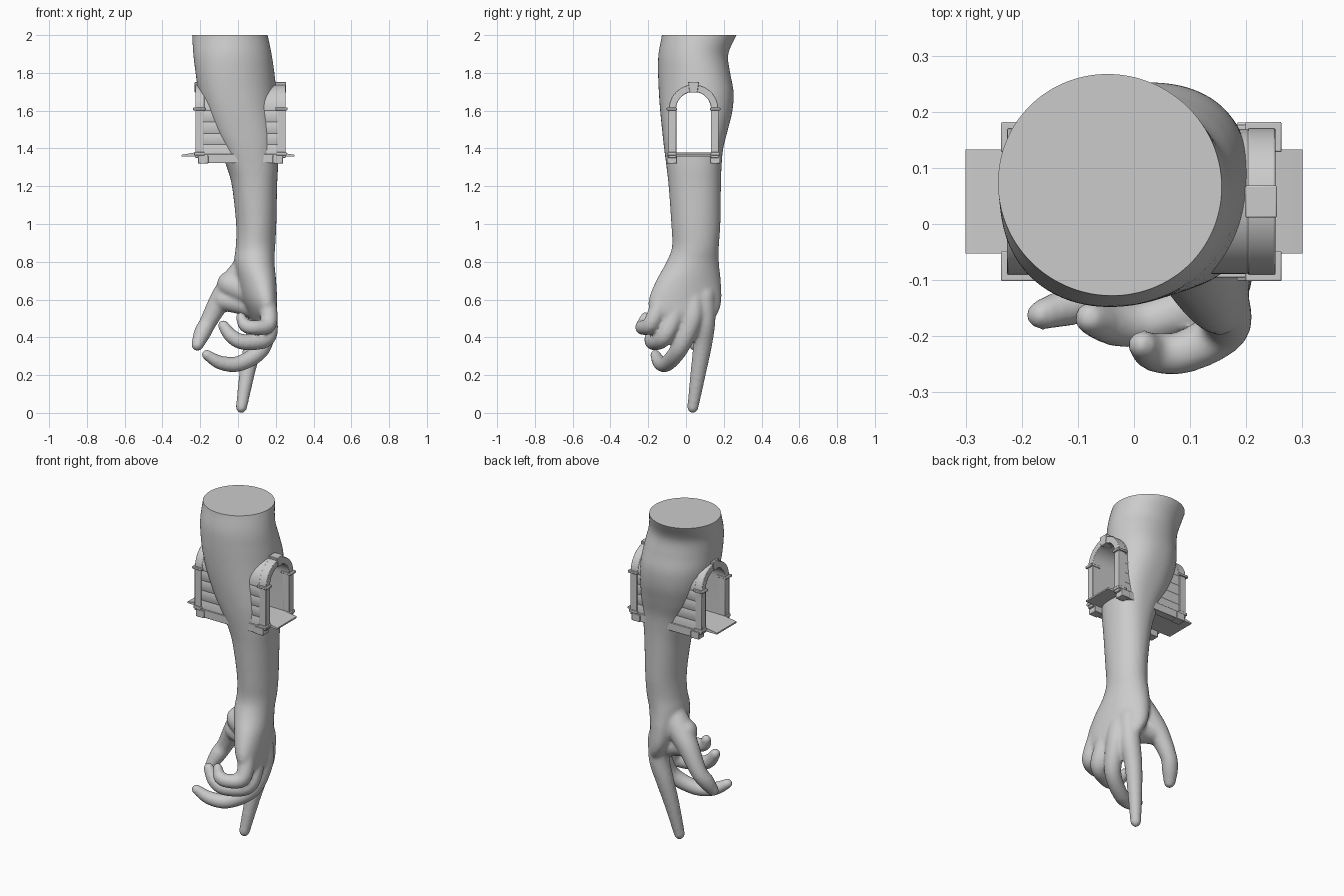
import bpy, bmesh, math
from mathutils import Vector

if "Cube" in bpy.data.objects:
    bpy.data.objects.remove(bpy.data.objects["Cube"])

TAU = math.tau


def make_object(name, bm):
    bmesh.ops.recalc_face_normals(bm, faces=bm.faces[:])
    me = bpy.data.meshes.new(name)
    bm.to_mesh(me)
    bm.free()
    ob = bpy.data.objects.new(name, me)
    bpy.context.collection.objects.link(ob)
    return ob


def shade(ob, angle=35):
    bpy.ops.object.select_all(action='DESELECT')
    ob.select_set(True)
    bpy.context.view_layer.objects.active = ob
    bpy.ops.object.shade_smooth_by_angle(angle=math.radians(angle))


def spline(keys, n):
    """Catmull-Rom interpolation through tuples of any length."""
    p = [keys[0]] + list(keys) + [keys[-1]]
    out = []
    for i in range(1, len(p) - 2):
        for k in range(n):
            t = k / n
            out.append([0.5 * (2 * b + (c - a) * t + (2 * a - 5 * b + 4 * c - d) * t * t
                               + (3 * b - a - 3 * c + d) * t ** 3)
                        for a, b, c, d in zip(p[i - 1], p[i], p[i + 1], p[i + 2])])
    return out + [list(keys[-1])]


def loft(bm, rings):
    loops = [[bm.verts.new(co) for co in r] for r in rings]
    n = len(loops[0])
    for a, b in zip(loops, loops[1:]):
        for i in range(n):
            bm.faces.new((a[i], a[(i + 1) % n], b[(i + 1) % n], b[i]))
    bm.faces.new(loops[0])
    bm.faces.new(loops[-1])


def tube(bm, keys, n=24):
    """Round-ended tube through keys (x, y, z, radius)."""
    s = spline(keys, 8)
    pts = [Vector(k[:3]) for k in s]
    rad = [k[3] for k in s]
    d0, d1 = (pts[1] - pts[0]).normalized(), (pts[-1] - pts[-2]).normalized()
    caps = [math.radians(a) for a in (25, 50, 70, 85)]
    stations = [(pts[0] - d0 * rad[0] * math.sin(a), rad[0] * math.cos(a), d0) for a in caps[::-1]]
    for i, p in enumerate(pts):
        d = (pts[min(i + 1, len(pts) - 1)] - pts[max(i - 1, 0)]).normalized()
        stations.append((p, rad[i], d))
    stations += [(pts[-1] + d1 * rad[-1] * math.sin(a), rad[-1] * math.cos(a), d1) for a in caps]
    u = d0.orthogonal()
    rings = []
    for c, r, d in stations:
        u = (u - d * u.dot(d)).normalized()
        v = d.cross(u)
        rings.append([c + (u * math.cos(TAU * k / n) + v * math.sin(TAU * k / n)) * r for k in range(n)])
    loft(bm, rings)


def prism(name, pts, axis, a0, a1, bevel=0.0):
    """Extrude a (u, z) outline along x or y."""
    bm = bmesh.new()
    ends = []
    for a in (a0, a1):
        ends.append([bm.verts.new((a, u, z) if axis == 'x' else (u, a, z)) for u, z in pts])
    n = len(pts)
    bm.faces.new(ends[0])
    bm.faces.new(ends[1])
    for i in range(n):
        bm.faces.new((ends[0][i], ends[0][(i + 1) % n], ends[1][(i + 1) % n], ends[1][i]))
    ob = make_object(name, bm)
    if bevel:
        m = ob.modifiers.new("bevel", 'BEVEL')
        m.width, m.segments, m.limit_method = bevel, 2, 'ANGLE'
    shade(ob)
    return ob


def box(name, x0, x1, y0, y1, z0, z1, bevel=0.003):
    return prism(name, [(y0, z0), (y1, z0), (y1, z1), (y0, z1)], 'x', x0, x1, bevel)


# ---- forearm and palm: z, left x, right x, front y, back y, section skew
arm = [(2.07, -.245, .135, -.125, .30, -.05), (2.0, -.243, .157, -.128, .268, -.02),
       (1.9, -.237, .178, -.146, .224, .06), (1.8, -.225, .193, -.148, .234, .12),
       (1.7, -.21, .203, -.144, .252, .13), (1.6, -.183, .207, -.137, .246, .11),
       (1.5, -.145, .211, -.127, .222, .08), (1.4, -.098, .212, -.116, .197, .05),
       (1.3, -.059, .212, -.103, .188, .02), (1.2, -.032, .207, -.092, .185, 0),
       (1.0, -.010, .203, -.078, .182, 0), (.88, -.012, .197, -.074, .174, 0),
       (.8, -.02, .193, -.103, .174, -.1), (.7, -.005, .202, -.158, .184, -.3),
       (.6, .02, .207, -.197, .188, -.4), (.53, .055, .205, -.185, .170, -.4),
       (.48, .08, .19, -.12, .13, -.4)]


def power(v, p):
    return math.copysign(abs(v) ** p, v)


bm = bmesh.new()
rings = []
for z, xl, xr, yf, yb, d in spline(arm, 5):
    p = 1 - .2 * max(0, 1 - abs(z - 1.45) / .45)     # fuller section where the passage crosses
    rings.append([((xl + xr) / 2 + (xr - xl) / 2 * power(math.cos(TAU * k / 48), p),
                   (yf + yb) / 2 + (yb - yf) / 2 * power(math.sin(TAU * k / 48 + d), p), z) for k in range(48)])
loft(bm, rings)

# ---- pointing finger, three curled fingers, thumb and its web
digits = [
    [(.115, .095, .62, .06), (.11, .098, .48, .057), (.08, .088, .36, .05), (.05, .066, .22, .042), (.018, .036, .028, .03)],
    [(.135, .04, .60, .058), (.15, .03, .49, .056), (.123, -.035, .34, .047), (.01, -.10, .262, .042), (-.09, -.138, .265, .038), (-.165, -.162, .308, .028)],
    [(.14, -.05, .62, .054), (.155, -.055, .53, .053), (.153, -.118, .40, .047), (.04, -.172, .374, .042), (-.03, -.18, .402, .039), (-.078, -.168, .462, .03)],
    [(.13, -.12, .66, .05), (.156, -.14, .57, .049), (.16, -.187, .468, .044), (.09, -.228, .452, .039), (.038, -.229, .463, .036), (.015, -.215, .507, .027)],
    [(.07, .06, .80, .072), (-.01, .08, .70, .073), (-.085, .10, .61, .06), (-.158, .105, .48, .046), (-.19, .08, .42, .045), (-.215, .048, .36, .033)],
    [(-.075, .085, .60, .06), (.01, .07, .58, .058), (.10, .075, .55, .06)],
    [(-.04, .07, .68, .072), (.03, .05, .65, .072), (.11, .04, .62, .075)],
]
for keys in digits:
    tube(bm, keys)
arm_ob = make_object("forearm_and_hand", bm)

# fuse the parts into one smooth skin
m = arm_ob.modifiers.new("fuse", 'REMESH')
m.mode, m.voxel_size = 'VOXEL', 0.009
m = arm_ob.modifiers.new("soften", 'SMOOTH')
m.factor, m.iterations = 0.5, 10


def bake(ob):
    dg = bpy.context.evaluated_depsgraph_get()
    me = bpy.data.meshes.new_from_object(ob.evaluated_get(dg))
    ob.modifiers.clear()
    ob.data = me


bake(arm_ob)

# flat cut at the top of the arm
bm = bmesh.new()
bm.from_mesh(arm_ob.data)
bmesh.ops.bisect_plane(bm, geom=bm.verts[:] + bm.edges[:] + bm.faces[:], plane_co=(0, 0, 2),
                       plane_no=(0, 0, 1), clear_outer=True)
bmesh.ops.holes_fill(bm, edges=[e for e in bm.edges if e.is_boundary], sides=0)
bmesh.ops.recalc_face_normals(bm, faces=bm.faces[:])
bm.to_mesh(arm_ob.data)
bm.free()

# ---- arched passage through the arm
CY, CX, SPRING, R_IN = 0.04, 0.013, 1.607, 0.0925


def half_circle(r, n=24):
    return [(CY + r * math.cos(math.pi * i / n), SPRING + r * math.sin(math.pi * i / n)) for i in range(n + 1)]


def arch(r_in, r_out, z0, joints=()):
    """Upside-down U outline, with small grooves at the joint heights."""
    right = [(CY + r_out, z0)]
    for j in joints:
        right += [(CY + r_out, j - .003), (CY + r_out - .0015, j), (CY + r_out, j + .003)]
    left = [(2 * CY - y, z) for y, z in right[::-1]]
    return right + half_circle(r_out) + left + [(CY - r_in, z0)] + half_circle(r_in)[::-1] + [(CY + r_in, z0)]


cutter = prism("passage_cutter", [(CY + .1, 1.365)] + half_circle(.1) + [(CY - .1, 1.365)], 'x', -.5, .5)
cutter.hide_render = True
m = arm_ob.modifiers.new("passage", 'BOOLEAN')
m.operation, m.object, m.solver = 'DIFFERENCE', cutter, 'EXACT'
bake(arm_ob)
bpy.data.objects.remove(cutter)
shade(arm_ob, 40)

prism("passage_lining", arch(R_IN, .129, 1.36, (1.42, 1.48, 1.54, 1.6)), 'x', CX - .225, CX + .225)

# floor slab with tapered sills
prism("floor_slab", [(-.30, 1.357), (.30, 1.357), (.30, 1.366), (.225, 1.379), (-.225, 1.379), (-.30, 1.366)],
      'y', CY - R_IN, CY + R_IN)

# side plinths
for s, side in ((-1, "front"), (1, "back")):
    y0, y1 = sorted((CY + s * .09, CY + s * .136))
    box(side + "_plinth", CX - .215, CX + .215, y0, y1, 1.322, 1.37)

# portal at each end: arch trim, keystone, pillars with caps and feet
for e, end in ((-1, "left"), (1, "right")):
    def span(a, b):
        return sorted((CX + e * a, CX + e * b))
    prism(end + "_arch_trim", arch(R_IN, .131, SPRING - .01), 'x', *span(.19, .239), .003)
    x0, x1 = span(.185, .242)
    prism(end + "_keystone", [(CY - .02, 1.695), (CY + .02, 1.695), (CY + .029, 1.752), (CY - .029, 1.752)],
          'x', x0, x1, .003)
    for s, side in ((-1, "front"), (1, "back")):
        for part, a, b, lo, hi, z0, z1 in (
                ("pillar", .195, .239, .0915, .133, 1.35, 1.61),
                ("pillar_cap", .185, .25, .088, .142, 1.602, 1.616),
                ("pillar_collar", .19, .245, .09, .138, 1.363, 1.38),
                ("pillar_foot", .17, .225, .088, .141, 1.32, 1.363)):
            y0, y1 = sorted((CY + s * lo, CY + s * hi))
            box(f"{end}_{side}_{part}", *span(a, b), y0, y1, z0, z1)
